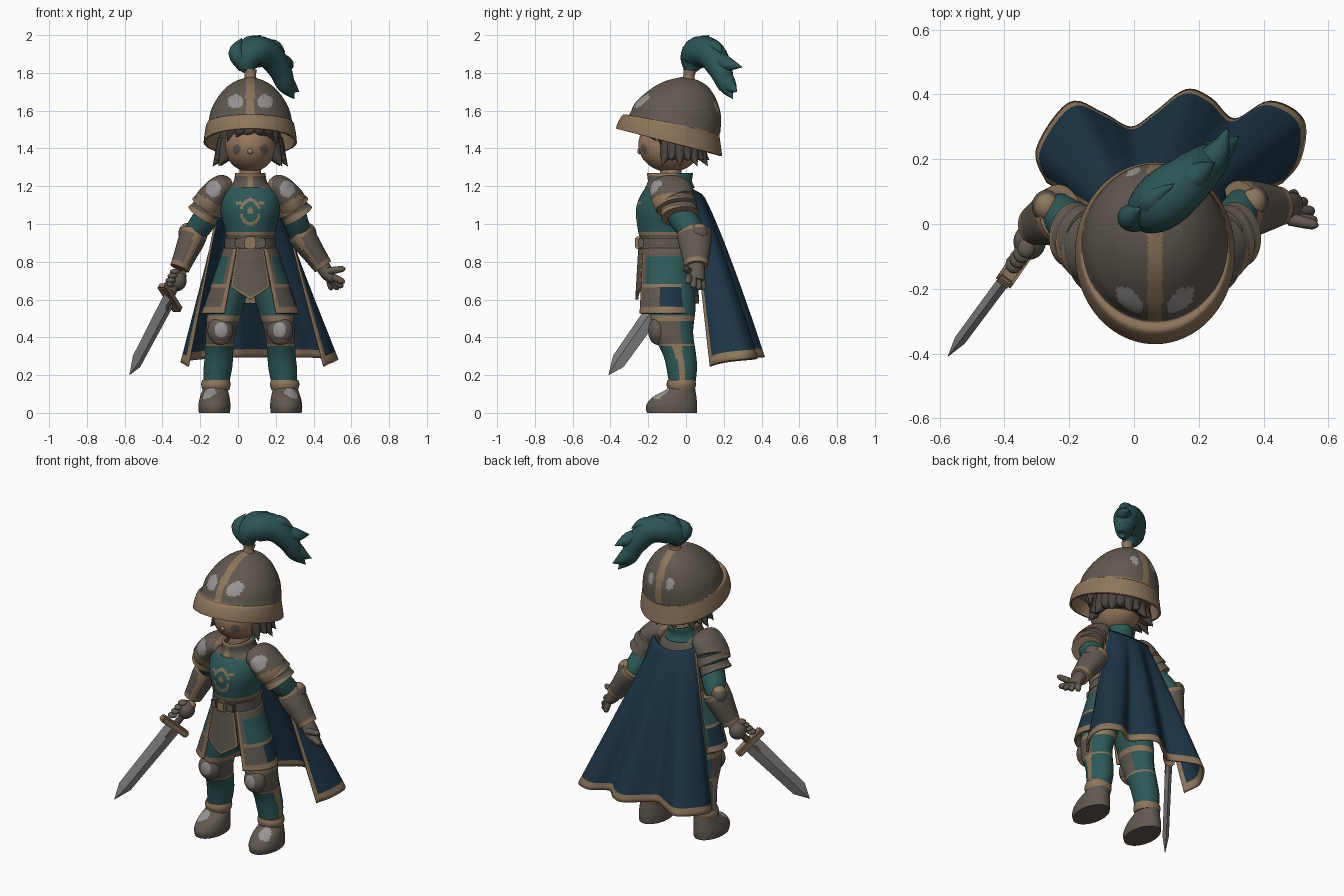
import bpy, bmesh
from math import sin, cos, pi, hypot, radians, sqrt
from mathutils import Vector, Matrix

if "Cube" in bpy.data.objects:
    bpy.data.objects.remove(bpy.data.objects["Cube"])

COLOURS = {
    "dark_metal": (0.118, 0.1, 0.08), "light_steel": (0.31, 0.295, 0.29),
    "bronze_trim": (0.27, 0.18, 0.105), "teal_cloth": (0.026, 0.1, 0.097),
    "plume_teal": (0.026, 0.09, 0.09), "navy_cloth": (0.012, 0.036, 0.062),
    "skin": (0.31, 0.19, 0.115), "dark_hair": (0.07, 0.057, 0.047),
    "blade_steel": (0.25, 0.25, 0.245)}
MATS = {}
for key, rgb in COLOURS.items():
    m = bpy.data.materials.new(key)
    m.use_nodes = True
    m.diffuse_color = (*rgb, 1)
    m.node_tree.nodes["Principled BSDF"].inputs["Base Color"].default_value = (*rgb, 1)
    MATS[key] = m
NAMES = list(COLOURS)
METAL, LIGHT, GOLD, TEAL, PLUME, NAVY, SKIN, HAIR, BLADE = NAMES
C = 0.065          # x of the body's centre line
MADE = []


def finish(name, bm, mat, rule=None, thick=0):
    """Turn a bmesh into a smooth object, coloured by rule(centre, normal) or by face index."""
    bmesh.ops.remove_doubles(bm, verts=bm.verts, dist=0.0004)
    bmesh.ops.recalc_face_normals(bm, faces=bm.faces)
    bm.normal_update()
    used = []
    for f in bm.faces:
        pick = (rule and rule(f.calc_center_median(), f.normal)) or mat or NAMES[f.material_index]
        if pick not in used:
            used.append(pick)
        f.material_index = used.index(pick)
    me = bpy.data.meshes.new(name)
    bm.to_mesh(me)
    bm.free()
    for u in used:
        me.materials.append(MATS[u])
    ob = bpy.data.objects.new(name, me)
    bpy.context.collection.objects.link(ob)
    if thick:
        mod = ob.modifiers.new("thickness", "SOLIDIFY")
        mod.thickness, mod.offset = thick, 0
    MADE.append(ob)
    return ob


def spline(keys, sub):
    """Catmull-Rom refinement of equal-length tuples."""
    pts = [Vector(k) for k in keys]
    out = []
    for i in range(len(pts) - 1):
        a, b, c, d = pts[max(i - 1, 0)], pts[i], pts[i + 1], pts[min(i + 2, len(pts) - 1)]
        for j in range(sub):
            t = j / sub
            out.append(0.5 * (2 * b + (c - a) * t + (2 * a - 5 * b + 4 * c - d) * t * t
                              + (3 * b - a - 3 * c + d) * t ** 3))
    return out + [pts[-1]]


def loft(name, keys, mat, rule=None, n=24, sub=4, flat=False, cap=True, thick=0):
    """Skin elliptical rings given as (x, y, z, rx, ry)."""
    rings = spline(keys, sub)
    bm, rows = bmesh.new(), []
    for i, k in enumerate(rings):
        u, v = Vector((1, 0, 0)), Vector((0, 1, 0))
        if not flat:
            t = (rings[min(i + 1, len(rings) - 1)] - rings[max(i - 1, 0)])
            t = Vector(t[:3]).normalized()
            u = v.cross(t).normalized()
            v = t.cross(u)
        rows.append([bm.verts.new(Vector(k[:3]) + u * max(k[3], 0) * cos(2 * pi * j / n)
                                  + v * max(k[4], 0) * sin(2 * pi * j / n)) for j in range(n)])
    for a, b in zip(rows, rows[1:]):
        for j in range(n):
            bm.faces.new((a[j], a[(j + 1) % n], b[(j + 1) % n], b[j]))
    if cap:
        bm.faces.new(rows[0])
        bm.faces.new(rows[-1])
    return finish(name, bm, mat, rule, thick)


def ball(name, loc, size, mat, rule=None, seg=24):
    bm = bmesh.new()
    bmesh.ops.create_uvsphere(bm, u_segments=seg, v_segments=seg * 3 // 4, radius=1,
                              matrix=Matrix.Translation(loc) @ Matrix.Diagonal((*size, 1)))
    return finish(name, bm, mat, rule)


def box(name, loc, size, mat):
    bm = bmesh.new()
    bmesh.ops.create_cube(bm, size=1, matrix=Matrix.Translation(loc) @ Matrix.Diagonal((*size, 1)))
    bmesh.ops.bevel(bm, geom=bm.edges[:], offset=min(size) * 0.2, segments=2, affect='EDGES')
    return finish(name, bm, mat)


def sheet(name, fn, nu, nv, rule, thick):
    """Surface fn(u, v), coloured by rule(u, v)."""
    bm = bmesh.new()
    g = [[bm.verts.new(fn(i / nu, j / nv)) for j in range(nv + 1)] for i in range(nu + 1)]
    for i in range(nu):
        for j in range(nv):
            f = bm.faces.new((g[i][j], g[i + 1][j], g[i + 1][j + 1], g[i][j + 1]))
            f.material_index = NAMES.index(rule((i + 0.5) / nu, (j + 0.5) / nv))
    return finish(name, bm, None, None, thick)


# Helmet: dome with rim, crest strip and bright patches, tilted up at the front
def helmet_rule(c, nrm):
    dx = abs(c.x - C)
    if c.z < 1.535 or dx < 0.022:
        return GOLD
    if c.y < -0.1 and hypot((dx - 0.075) / 0.042, (c.z - 1.63) / 0.042) < 1:
        return LIGHT
    if c.y > 0 and hypot((dx - 0.064) / 0.02, (c.z - 1.64) / 0.026) < 1:
        return LIGHT


helmet = loft("helmet", [(C, y, z, rx, ry) for z, y, rx, ry in (
    (1.435, -.09, .241, .275), (1.48, -.088, .236, .266), (1.53, -.08, .226, .25),
    (1.54, -.06, .218, .236), (1.62, -.043, .197, .22), (1.70, -.025, .145, .165),
    (1.75, -.015, .08, .095), (1.775, -.01, 0, 0))],
    METAL, helmet_rule, n=128, sub=9, flat=True, cap=False, thick=0.012)
for v in helmet.data.vertices:
    v.co.z -= 0.26 * (v.co.y + 0.1) * (1.775 - v.co.z) / 0.34

# Plume and its socket
loft("plume_socket", [(C, .01, 1.75, .045, .045), (C, .015, 1.78, .03, .03), (C, .02, 1.815, .035, .035)], GOLD)
loft("plume", [(C, .02, 1.80, .022, .022), (.05, .035, 1.86, .075, .07), (.09, .075, 1.91, .085, .09),
               (.165, .135, 1.895, .075, .08), (.225, .185, 1.81, .06, .062), (.255, .21, 1.73, .045, .04),
               (.30, .25, 1.66, 0, 0)], PLUME)
LOCKS = [((.04, .03, 1.84), (-.01, .02, 1.91), (.02, .05, 1.985)),
         ((.06, .05, 1.88), (.05, .07, 1.95), (.125, .125, 2.0)),
         ((.11, .09, 1.91), (.19, .15, 1.935), (.25, .19, 1.91)),
         ((.16, .14, 1.88), (.25, .21, 1.85), (.29, .30, 1.83)),
         ((.19, .17, 1.84), (.265, .225, 1.74), (.325, .27, 1.70))]
for a, b, c in LOCKS:
    loft("plume_lock", [(*a, .045, .045), (*b, .042, .042), (*c, 0, 0)], PLUME, n=16)


# Head, hair and face
def face_rule(c, nrm):
    if c.y < -0.1 and hypot((abs(c.x - C) - .073) / .02, (c.z - 1.395) / .027) < 1:
        return METAL


ball("head", (C, -.085, 1.42), (.138, .167, .145), SKIN, face_rule, seg=128)
ball("nose", (C, -.244, 1.385), (.016, .014, .016), SKIN, seg=16)
ball("hair_cap", (C, -.01, 1.45), (.165, .135, .12), HAIR)
for i in range(15):
    a = radians(-122 + 244 * i / 14)
    d = Vector((sin(a), cos(a) * 0.82, 0))
    o = Vector((C, -.04, 0))
    p = [o + d * r + Vector((0, 0, z)) for r, z in ((.13, 1.45), (.155, 1.37), (.20, 1.305 + .035 * (i % 2)))]
    loft("hair_tuft", [(*p[0], .042, .042), (*p[1], .035, .03), (*p[2], 0, 0)], HAIR, n=10)
for x, dx, low in ((-.09, -.03, 1.42), (-.045, -.03, 1.455), (.01, -.05, 1.475),
                   (.03, .06, 1.465), (.075, .05, 1.43), (.115, .025, 1.40)):
    y = -.25 + 7 * x * x
    loft("fringe_lock", [(C + x, y + .03, 1.55, .036, .02), (C + x + dx * .3, y, 1.50, .03, .015),
                         (C + x + dx, -.25 + 6.5 * (x + dx) ** 2, low, 0, 0)], HAIR, n=10)
for s in (-1, 1):
    ball("ear", (C + s * .138, -.085, 1.385), (.02, .03, .04), SKIN, seg=12)


# Torso with chest badge, belly plate and neckline
def torso_rule(c, nrm):
    dx, dz = abs(c.x - C), c.z - 1.065
    if c.y < -.15 and (.042 < hypot(dx, dz * .8) < .057 and abs(dz) > .012 or hypot(dx, dz - .005) < .018
                       or (.045 < dx < .075 and .035 < dz < .052)):
        return GOLD
    if c.z > 1.215 or .94 < c.z < .955:
        return GOLD
    if c.z > 1.19 or c.z < .94 or (c.y > 0 and c.z > 1.14):
        return METAL


loft("torso", [(C, -.1, .66, .13, .12), (C, -.1, .80, .14, .14), (C, -.1, .90, .125, .14),
               (C, -.1, .97, .135, .155), (C, -.1, 1.08, .16, .165), (C, -.095, 1.17, .15, .135),
               (C, -.085, 1.22, .085, .10)], TEAL, torso_rule, n=128, sub=13, flat=True)
loft("collar", [(C, -.085, 1.19, .10, .125), (C, -.085, 1.225, .08, .11), (C, -.085, 1.27, .072, .115)],
     METAL, lambda c, nrm: TEAL if c.y > -.05 else (GOLD if c.z > 1.25 or abs(c.x - C) < .012 else None),
     n=40, sub=5, flat=True, cap=False, thick=.015)
loft("neck", [(C, -.08, 1.18, .06, .06), (C, -.08, 1.34, .055, .055)], SKIN)
loft("belt", [(C, -.1, z, .137, .15) for z in (.87, .925)], METAL, n=40, sub=1, flat=True)
box("belt_buckle", (C, -.252, .90), (.06, .035, .065), GOLD)
for s in (-1, 1):
    box("belt_pouch", (C + s * .06, -.238, .90), (.04, .03, .05), METAL)


# Skirt plates, hung around the hips on a flared cone
def skirt_plate(name, a0, a1, low, tip, rule):
    def fn(u, v):
        a = radians(a0 + (a1 - a0) * u)
        z = .87 + (low + tip * abs(2 * u - 1) - .87) * v
        k = (.87 - z) / .34
        return C + (.135 + .115 * k) * sin(a), -.1 - (.145 + .02 * k) * cos(a), z
    sheet(name, fn, 40, 40, rule, .016)


def side_rule(u, v):
    if u < .06 or u > .95 or v > .89 or .54 < v < .6:
        return GOLD
    if v < .12 or u < .12:
        return METAL
    return TEAL if v < .54 else (NAVY if u > .42 else METAL)


skirt_plate("skirt_front", -30, 30, .60, .07,
            lambda u, v: GOLD if v > .94 or min(u, 1 - u) < .05 else METAL)
skirt_plate("skirt_back", 136, 224, .58, 0, lambda u, v: GOLD if v > .88 or .5 < v < .58 else TEAL)
for s in (-1, 1):
    skirt_plate("skirt_side", s * 33, s * 136, .525, 0, side_rule)

# Legs, knees and boots
for s in (-1, 1):
    def at(off, *rest):
        return (C + s * off, *rest)

    def leg_rule(c, nrm):
        if .49 < c.z < .508 or .35 < c.z < .368 or (c.z < .35 and nrm.x * s > .975):
            return GOLD
        if .368 < c.z < .49 and nrm.y < .3:
            return METAL

    def knee_rule(c, nrm):
        if c.z < .385 or c.z > .492:
            return GOLD
        if hypot((c.x - C - s * .155) / .034, (c.z - .44) / .04) < 1:
            return LIGHT

    def boot_rule(c, nrm):
        if c.z > .045 and hypot((c.x - C - s * .215) / .035, (c.y + .13) / .04) < 1:
            return LIGHT

    loft("leg", [at(.075, -.09, .78, .09, .11), at(.125, -.07, .58, .096, .12), at(.155, -.07, .43, .08, .108),
                 at(.165, -.035, .31, .075, .088), at(.172, -.022, .23, .075, .08), at(.185, -.02, .10, .06, .062)],
         TEAL, leg_rule, n=64, sub=10, flat=True)
    ball("knee_guard", at(.158, -.15, .435), (.068, .05, .075), METAL, knee_rule, seg=56)
    loft("ankle_band", [at(.182, -.025, z, r, r) for z, r in ((.12, .07), (.15, .078), (.175, .072))], GOLD, flat=True)
    loft("boot", [at(.19, -.075, 0, .082, .132), at(.19, -.076, .04, .085, .135), at(.188, -.06, .085, .078, .115),
                  at(.186, -.03, .12, .068, .08), at(.185, -.02, .15, .062, .066)],
         METAL, boot_rule, n=56, sub=8, flat=True)

    # Shoulder guards: a dome and two lames, trimmed at the edges
    def pauldron_rule(c, nrm):
        off = (c.x - C) * s
        if off < .115 or off * .55 - c.z > -1.007:
            return GOLD
        if hypot((off - .195) / .04, (c.z - 1.185) / .045) < 1 and nrm.y < -.2:
            return LIGHT

    loft("shoulder_guard", [at(.095, -.08, 1.22, .015, .05), at(.12, -.08, 1.21, .055, .095),
                            at(.16, -.08, 1.185, .072, .113), at(.20, -.07, 1.135, .082, .113),
                            at(.213, -.06, 1.115, .084, .11)],
         METAL, pauldron_rule, n=56, sub=8)
    for k, r in ((0, .088), (1, .082)):
        x, z, y = .205 + .025 * k, 1.13 - .042 * k, -.055 + .015 * k

        def lame_rule(c, nrm):
            return GOLD if ((c.x - C) * s - x) * .49 - (c.z - z) * .87 > .036 else None
        loft("shoulder_lame", [at(x, y, z, r - .008, r + .012), at(x + .012, y + .004, z - .025, r, r + .016),
                               at(x + .025, y + .008, z - .045, r + .004, r + .02)], METAL, lame_rule, n=40, sub=6)

# Arms and gauntlets, from elbow to wrist
for side, elbow, wrist in (("right", (-.235, .03, .94), (-.31, -.005, .765)),
                           ("left", (.335, .045, .94), (.45, .055, .775))):
    s = -1 if side == "right" else 1
    E, W = Vector(elbow), Vector(wrist)
    loft(side + "_upper_arm", [(C + s * .16, -.08, 1.17, .07, .075), (C + s * .225, -.03, 1.05, .068, .075),
                               (*E, .06, .066), (*E.lerp(W, .3), .05, .055)], TEAL)

    def cuff_rule(c, nrm):
        t = (c - E).dot(W - E) / (W - E).length_squared
        if t < .02 or t > .86 or (t < .86 and nrm.x * s < -.1 and nrm.y < -.75):
            return GOLD
    loft(side + "_gauntlet", [(*E.lerp(W, t), a, b) for t, a, b in (
        (-.1, .07, .09), (.2, .07, .088), (.6, .06, .075), (1, .052, .06))], METAL, cuff_rule, n=48, sub=10)
    ball(side + "_elbow_guard", E + Vector((s * .035, .025, .01)), (.045, .05, .055), METAL,
         lambda c, nrm: GOLD if nrm.z > .55 else None, seg=24)

ball("right_fist", (-.322, -.055, .70), (.05, .055, .055), METAL)
for i in range(4):
    ball("right_finger", Vector((-.315, -.045, .735)) + Vector((-.012, -.016, -.023)) * i + Vector((-.018, -.03, .012)),
         (.028, .03, .016), METAL, seg=12)
loft("left_palm", [(.44, .055, .79, .038, .042), (.475, .05, .735, .036, .05), (.505, .047, .70, .022, .045)], METAL)
for base, tip in (((.50, .015, .72), (.565, .01, .69)), ((.50, .04, .71), (.555, .04, .665)),
                  ((.495, .06, .71), (.53, .07, .652)), ((.485, .08, .71), (.495, .095, .65)),
                  ((.48, .015, .75), (.568, -.005, .765))):
    loft("left_finger", [(*base, .02, .02), (*Vector(base).lerp(Vector(tip), .8), .016, .016), (*tip, .004, .004)],
         METAL, n=12)

# Sword, built along local z and placed in the right hand
d = Vector((-.215, -.29, -.41)).normalized()
g = Vector((.09, .13, -.14))
g = (g - d * g.dot(d)).normalized()
place = Matrix((g, d.cross(g), d)).transposed().to_4x4()
place.translation = (-.36, -.12, .61)
sword = [
    loft("sword_blade", [(0, 0, 0, .053, .02), (0, 0, .45, .045, .018), (0, 0, .548, 0, 0)], BLADE, n=4, sub=1),
    box("sword_ricasso", (0, 0, .05), (.035, .04, .08), METAL),
    box("sword_guard", (0, 0, 0), (.20, .055, .04), GOLD),
    loft("sword_grip", [(0, 0, -.15, .018, .018), (0, 0, 0, .02, .02)], HAIR),
    ball("sword_pommel", (0, 0, -.155), (.027, .027, .027), GOLD)]
for ob in sword:
    ob.matrix_world = place

# Cape: straight at the shoulders, wavy along the hem
hem = spline([(-.265, .13), (-.297, .23), (-.2, .37), (-.1, .34), (-.01, .295), (.065, .34), (.16, .41),
              (.235, .385), (.31, .32), (.42, .375), (.52, .32), (.51, .2), (.455, .13)], 6)


def cape_point(u, v):
    t = 2 * u - 1
    top = Vector((C + .15 * t, .08 - .06 * t * t, 1.155 + .035 * t * t))
    h = hem[round(u * (len(hem) - 1))]
    p = top.lerp(Vector((h.x, h.y, .295 - .05 * t ** 4)), v)
    p.y += .05 * sqrt(v) * (1 - v) * (1 - t * t)
    return p


sheet("cape", cape_point, len(hem) - 1, 40,
      lambda u, v: GOLD if v > .955 or min(u, 1 - u) < .025 else NAVY, .012)

# Smooth shading with kept edges
bpy.ops.object.select_all(action='DESELECT')
for ob in MADE:
    ob.select_set(True)
bpy.context.view_layer.objects.active = MADE[0]
bpy.ops.object.shade_smooth_by_angle(angle=radians(40))
